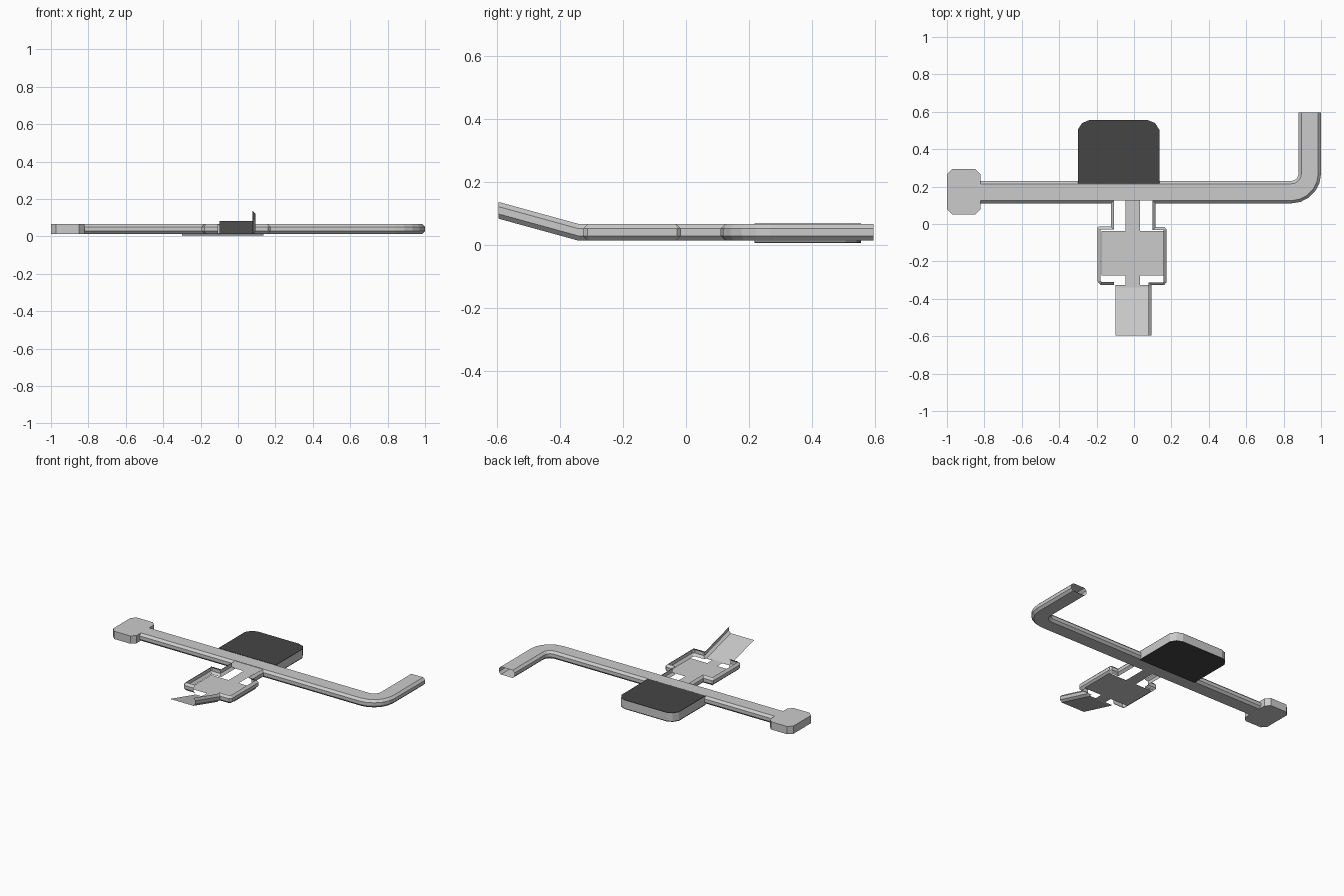
import bpy
from math import sin, cos, pi
from mathutils import Vector

if "Cube" in bpy.data.objects:
    bpy.data.objects.remove(bpy.data.objects["Cube"])

BOTTOM, TOP = 0.013, 0.066
BEND_Y, SLOPE = -0.34, 0.275
# side wall section: (distance inwards, height)
WALL = [(0.015, TOP), (0.0, 0.051), (0.0, 0.028), (0.015, BOTTOM)]

dark = bpy.data.materials.new("dark")
dark.diffuse_color = (0.06, 0.06, 0.06, 1)
dark.use_nodes = True
dark.node_tree.nodes["Principled BSDF"].inputs["Base Color"].default_value = dark.diffuse_color


def add_mesh(name, verts, faces, mat=None):
    mesh = bpy.data.meshes.new(name)
    mesh.from_pydata(verts, [], faces)
    ob = bpy.data.objects.new(name, mesh)
    bpy.context.collection.objects.link(ob)
    if mat:
        mesh.materials.append(mat)
    return ob


def lift(x, y, z):
    """Everything in front of the bend slopes upwards."""
    return (x, y, z + max(0.0, BEND_Y - y) * SLOPE)


def wall(name, path):
    """Sweep the side section along a path whose inside is on the left."""
    pts = [Vector(p) for p in path]
    dirs = [(b - a).normalized() for a, b in zip(pts, pts[1:])]
    verts, faces, n = [], [], len(WALL)
    for i, p in enumerate(pts):
        d0, d1 = dirs[max(i - 1, 0)], dirs[min(i, len(dirs) - 1)]
        n0, n1 = Vector((-d0.y, d0.x)), Vector((-d1.y, d1.x))
        mitre = (n0 + n1) / (1 + n0.dot(n1))
        verts += [lift(*(p + mitre * off), z) for off, z in WALL]
    for i in range(len(pts) - 1):
        for k in range(n - 1):
            a, b = i * n + k, (i + 1) * n + k
            faces.append((a + 1, b + 1, b, a))
    return add_mesh(name, verts, faces)


def arc(r, steps=5):
    """Elbow arc running from the bar round to the arm."""
    return [(0.84 + r * sin(i * pi / 2 / steps), 0.27 - r * cos(i * pi / 2 / steps))
            for i in range(steps + 1)]


def prism(name, outline, z0, z1, mat=None, caps=True):
    n = len(outline)
    verts = [(x, y, z0) for x, y in outline] + [(x, y, z1) for x, y in outline]
    faces = [(i, (i + 1) % n, (i + 1) % n + n, i + n) for i in range(n)]
    if caps:
        faces += [tuple(reversed(range(n))), tuple(range(n, 2 * n))]
    return add_mesh(name, verts, faces, mat)


def plate(name, x0, x1, y0, y1):
    corners = [(x0, y0), (x1, y0), (x1, y1), (x0, y1)]
    return add_mesh(name, [lift(x, y, BOTTOM) for x, y in corners], [(0, 1, 2, 3)])


# bevelled side walls of the bar, tray and arm
wall("left_wall", [(-0.825, 0.11), (-0.123, 0.11), (-0.123, -0.014), (-0.188, -0.014),
                   (-0.194, -0.02), (-0.194, -0.308), (-0.18, -0.325), (-0.108, -0.325)])
wall("right_wall", [(0.093, -0.595), (0.093, BEND_Y), (0.093, -0.327), (0.16, -0.327),
                    (0.174, -0.312), (0.174, -0.028), (0.162, -0.016), (0.115, -0.016),
                    (0.115, 0.11)] + arc(0.16) + [(1.0, 0.595)])
wall("back_wall", [(0.88, 0.595)] + arc(0.04)[::-1] + [(-0.825, 0.23)])

# flat top and bottom of the bent bar
front = [(-0.825, 0.125)] + arc(0.145) + [(0.985, 0.595)]
back = [(-0.825, 0.215)] + arc(0.055) + [(0.895, 0.595)]
m = len(front)
for name, z in (("bar_top", TOP), ("bar_bottom", BOTTOM)):
    quads = [(i, i + 1, m + i + 1, m + i) for i in range(m - 1)]
    if z == BOTTOM:
        quads = [q[::-1] for q in quads]
    add_mesh(name, [(x, y, z) for x, y in front + back], quads)

# thin tray plates, the last one bending upwards as a tongue
plate("upper_stem", -0.045, 0.032, -0.038, 0.125)
plate("tray_plate", -0.175, 0.165, -0.275, -0.038)
plate("lower_stem", -0.045, 0.032, -0.327, -0.275)
plate("tongue_root", -0.098, 0.08, BEND_Y, -0.327)
plate("tongue", -0.098, 0.08, -0.595, BEND_Y)

# chamfered block on the left end
c = 0.028
x0, x1, y0, y1 = -1.0, -0.822, 0.05, 0.295
prism("end_block", [(x0 + c, y0), (x1 - c, y0), (x1, y0 + c), (x1, y1 - c),
                    (x1 - c, y1), (x0 + c, y1), (x0, y1 - c), (x0, y0 + c)], BOTTOM, TOP)

# rounded pad behind the bar, grey rim between two dark sheets
pad = [(-0.30, 0.217), (0.135, 0.217), (0.135, 0.505), (0.112, 0.54), (0.075, 0.555),
       (-0.24, 0.555), (-0.277, 0.54), (-0.30, 0.505)]
prism("pad_rim", pad, 0.011, 0.064, caps=False)
prism("pad_top", pad, 0.064, 0.067, dark)
prism("pad_bottom", pad, 0.005, 0.011, dark)
